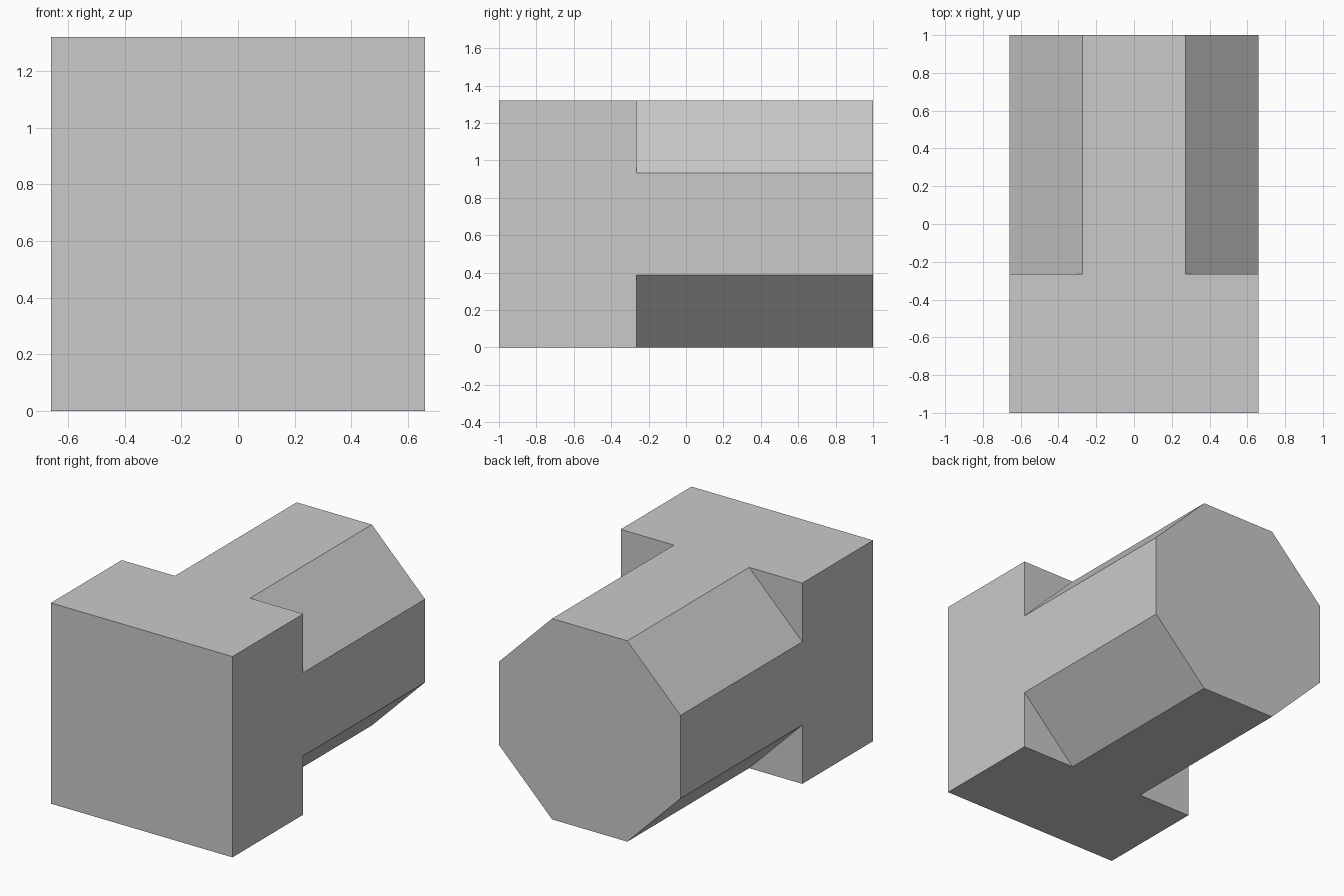
import bpy
import bmesh
import math

cube = bpy.data.objects.get("Cube")
if cube:
    bpy.data.objects.remove(cube, do_unlink=True)

HALF = 0.66                                  # half width of head and shaft
FLAT = HALF * math.tan(math.pi / 8)          # half side of the regular octagon
FRONT, STEP, BACK = -1.0, -0.265, 1.0        # positions along the bolt

grey = bpy.data.materials.new("plain_grey")
grey.use_nodes = True
colour = (0.59, 0.59, 0.59, 1.0)
grey.diffuse_color = colour
grey.node_tree.nodes["Principled BSDF"].inputs["Base Color"].default_value = colour


def extrude(bm, faces, distance):
    """Extrude a face region along y."""
    result = bmesh.ops.extrude_face_region(bm, geom=faces)
    verts = [g for g in result["geom"] if isinstance(g, bmesh.types.BMVert)]
    bmesh.ops.translate(bm, verts=verts, vec=(0, distance, 0))


bm = bmesh.new()

# Shoulder: an octagon with a triangle filling each corner of the square
ring = []
corners = []
for sx, sz in ((1, 1), (-1, 1), (-1, -1), (1, -1)):
    side = bm.verts.new((sx * HALF, STEP, HALF + sz * FLAT))
    cap = bm.verts.new((sx * FLAT, STEP, HALF + sz * HALF))
    corner = bm.verts.new((sx * HALF, STEP, HALF + sz * HALF))
    pair = [side, cap] if sx * sz > 0 else [cap, side]
    ring += pair
    corners.append((pair[0], corner, pair[1]))
octagon = bm.faces.new(ring)
triangles = [bm.faces.new(c) for c in corners]

# Square head to the front, octagonal shaft to the back
extrude(bm, [octagon] + triangles, FRONT - STEP)
shoulder = [f for f in bm.faces
            if len(f.verts) == 8 and abs(f.calc_center_median().y - STEP) < 0.001]
extrude(bm, shoulder, BACK - STEP)

# Merge flat areas into single faces
bmesh.ops.recalc_face_normals(bm, faces=bm.faces[:])
bmesh.ops.dissolve_limit(bm, angle_limit=math.radians(1),
                         verts=bm.verts[:], edges=bm.edges[:])
bmesh.ops.recalc_face_normals(bm, faces=bm.faces[:])

mesh = bpy.data.meshes.new("square_head_octagonal_shaft")
bm.to_mesh(mesh)
bm.free()
mesh.materials.append(grey)
bpy.context.collection.objects.link(
    bpy.data.objects.new("square_head_octagonal_shaft", mesh))
